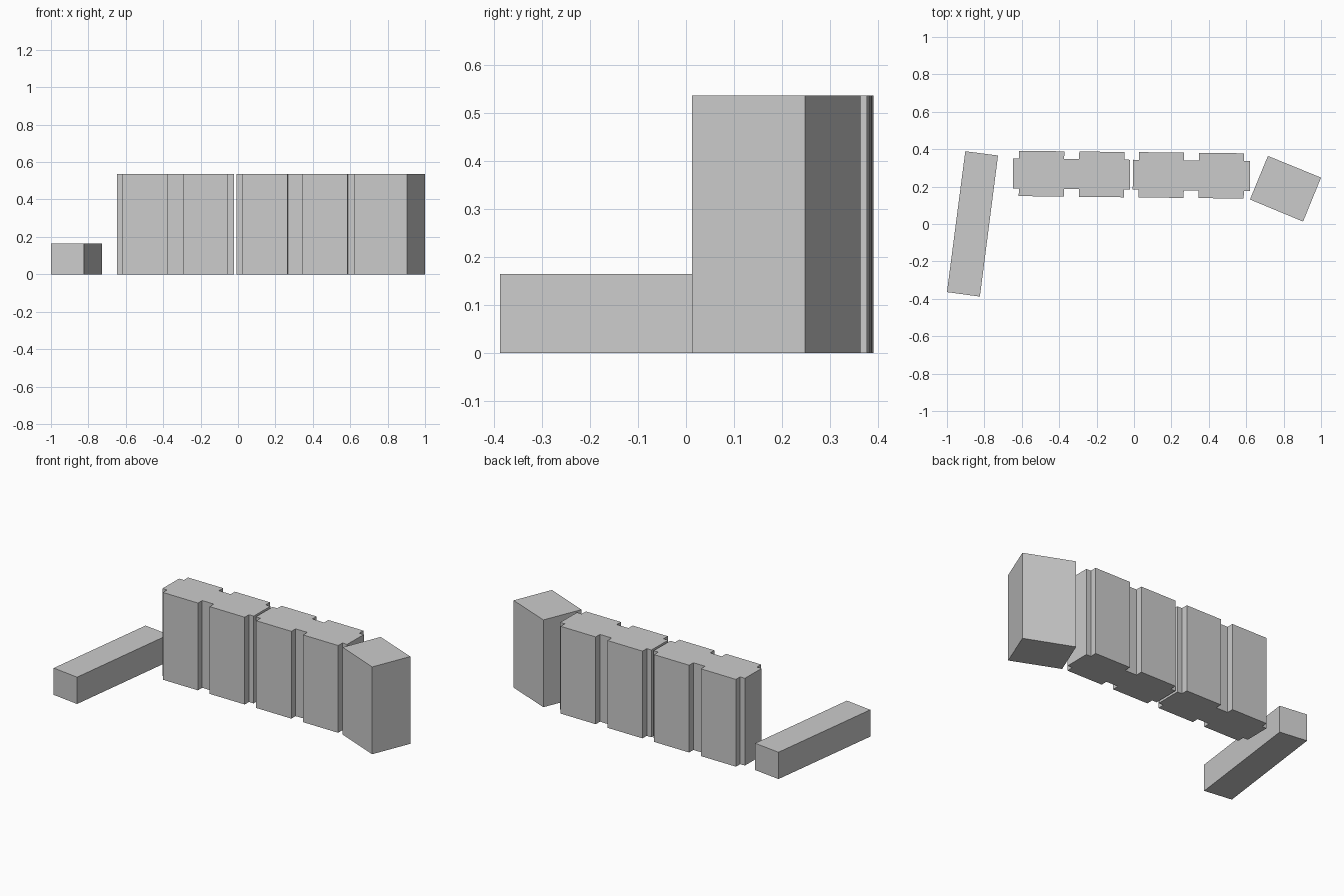
import bpy, bmesh
from math import cos, sin, radians

if "Cube" in bpy.data.objects:
    bpy.data.objects.remove(bpy.data.objects["Cube"])


def prism(name, outline, height):
    """Extrude a closed counter-clockwise plan outline upward from the ground."""
    bm = bmesh.new()
    face = bm.faces.new([bm.verts.new((x, y, 0)) for x, y in outline])
    top = bmesh.ops.extrude_face_region(bm, geom=[face], use_keep_orig=True)
    moved = [v for v in top["geom"] if isinstance(v, bmesh.types.BMVert)]
    bmesh.ops.translate(bm, verts=moved, vec=(0, 0, height))
    bmesh.ops.recalc_face_normals(bm, faces=bm.faces)
    mesh = bpy.data.meshes.new(name)
    bm.to_mesh(mesh)
    bm.free()
    obj = bpy.data.objects.new(name, mesh)
    bpy.context.collection.objects.link(obj)
    return obj


TALL, LOW = 0.537, 0.165

# Low long building on the left
prism("low_building", [(-1.0, -0.364), (-0.824, -0.388), (-0.727, 0.366), (-0.902, 0.389)], LOW)

# Turned tower block on the right
prism("end_tower", [(0.62, 0.131), (0.904, 0.013), (1.0, 0.248), (0.716, 0.364)], TALL)

# Slab blocks with recessed ends and centre: quarter outline mirrored to a full plan
OUT, IN = 0.121, 0.080
quarter = [(0.313, IN), (0.281, IN), (0.281, OUT), (0.040, OUT), (0.040, IN)]
back = quarter + [(-x, y) for x, y in reversed(quarter)]
plan = back + [(x, -y) for x, y in reversed(back)]

tilt = radians(-0.65)
for name, cx, cy in (("slab_block_left", -0.334, 0.267), ("slab_block_right", 0.307, 0.260)):
    outline = [(cx + x * cos(tilt) - y * sin(tilt), cy + x * sin(tilt) + y * cos(tilt))
               for x, y in plan]
    prism(name, outline, TALL)
